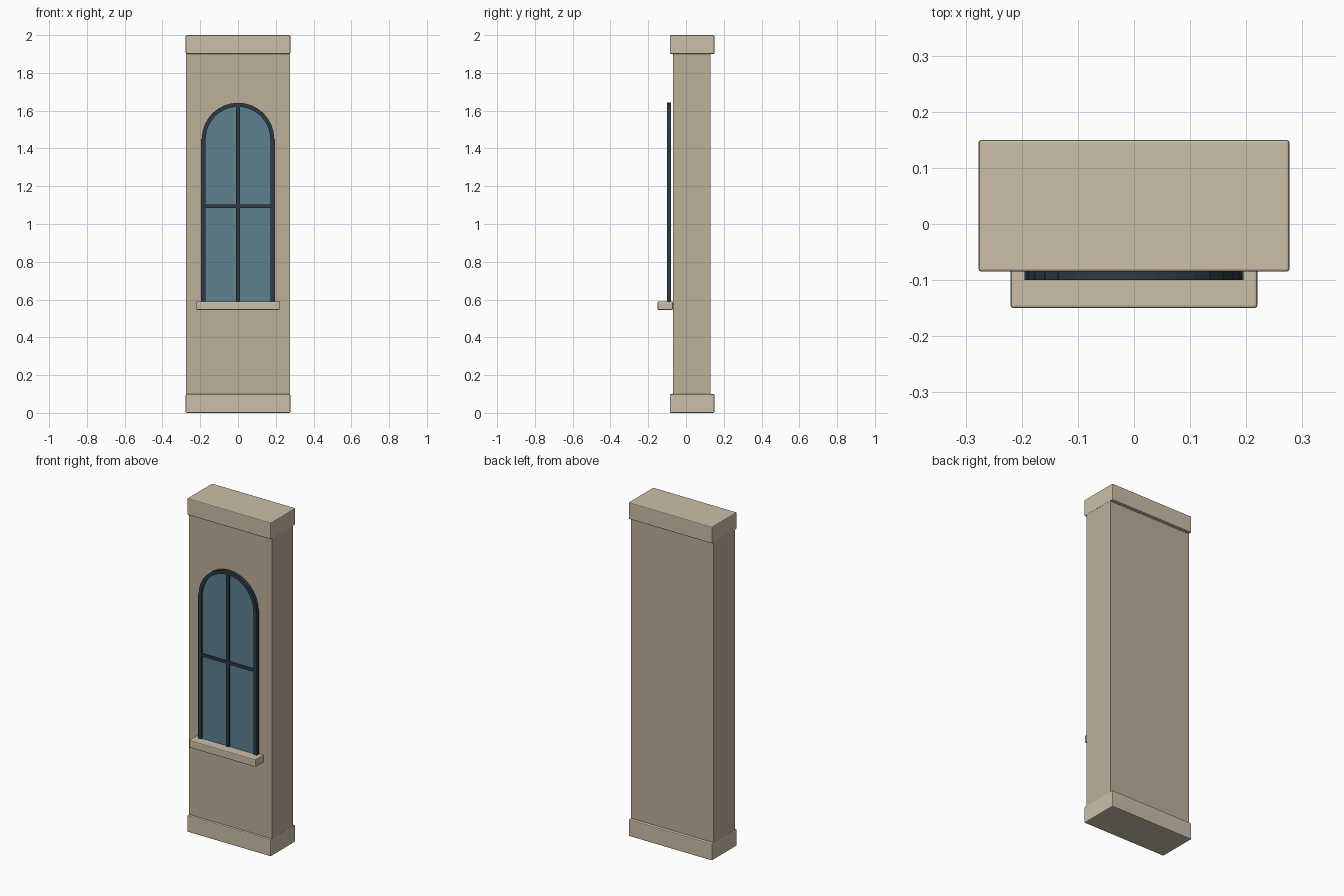
import bpy, bmesh
from math import pi, sin, cos, tan
from mathutils import Matrix, Vector

if "Cube" in bpy.data.objects:
    bpy.data.objects.remove(bpy.data.objects["Cube"])


def material(name, rgb):
    m = bpy.data.materials.new(name)
    m.diffuse_color = (*rgb, 1)
    m.use_nodes = True
    m.node_tree.nodes["Principled BSDF"].inputs["Base Color"].default_value = m.diffuse_color
    return m


WALL = material("wall_stone", (0.51, 0.43, 0.32))
TRIM = material("trim_stone", (0.60, 0.52, 0.39))
DARK = material("dark_metal", (0.025, 0.042, 0.055))
GLASS = material("blue_glass", (0.11, 0.22, 0.28))


def finish(name, bm, mat, bevel=0):
    bmesh.ops.recalc_face_normals(bm, faces=bm.faces)
    me = bpy.data.meshes.new(name)
    bm.to_mesh(me)
    bm.free()
    me.materials.append(mat)
    ob = bpy.data.objects.new(name, me)
    bpy.context.collection.objects.link(ob)
    if bevel:
        mod = ob.modifiers.new("soft_edges", 'BEVEL')
        mod.width = bevel
        mod.segments = 2
    return ob


def add_box(bm, lo, hi, turn=Matrix()):
    lo, hi = Vector(lo), Vector(hi)
    bmesh.ops.create_cube(bm, size=1, matrix=turn @ Matrix.Translation((lo + hi) / 2)
                          @ Matrix.Diagonal((*(hi - lo), 1)))


def box(name, lo, hi, mat, bevel=0):
    bm = bmesh.new()
    add_box(bm, lo, hi)
    return finish(name, bm, mat, bevel)


# Wall slab with base and top bands
box("wall", (-0.275, -0.07, 0.05), (0.275, 0.13, 1.95), WALL)
for name, z in (("base_band", 0), ("top_band", 1.9)):
    box(name, (-0.277, -0.085, z), (0.277, 0.15, z + 0.1), TRIM, 0.005)

# Window sill
box("sill", (-0.22, -0.15, 0.545), (0.22, -0.07, 0.59), TRIM, 0.005)

# Window: straight jambs and an arch of short blocks
SPRING, R_IN, R_OUT, STEPS = 1.45, 0.170, 0.191, 16
Y0, Y1 = -0.10, -0.08
for side, a, b in (("left", -0.195, -0.172), ("right", 0.172, 0.195)):
    box(side + "_jamb", (a, Y0, 0.59), (b, Y1, SPRING), DARK)

bm = bmesh.new()
half = R_OUT * tan(pi / STEPS / 2) + 0.001
for i in range(STEPS):
    ang = -pi / 2 + (i + 0.5) * pi / STEPS
    add_box(bm, (-half, Y0, R_IN), (half, Y1, R_OUT),
            Matrix.Translation((0, 0, SPRING)) @ Matrix.Rotation(ang, 4, 'Y'))
finish("arch_frame", bm, DARK)

# Glazing bars
box("mullion", (-0.01, Y0, 0.59), (0.01, Y1, SPRING + 0.18), DARK)
box("transom", (-0.175, Y0, 1.085), (0.175, Y1, 1.102), DARK)

# Arched glass pane
bm = bmesh.new()
pts = [(-0.178, 0.59), (0.178, 0.59)]
pts += [(0.178 * cos(pi * i / STEPS), SPRING + 0.178 * sin(pi * i / STEPS))
        for i in range(STEPS + 1)]
face = bm.faces.new([bm.verts.new((x, -0.092, z)) for x, z in pts])
ext = bmesh.ops.extrude_face_region(bm, geom=[face])
bmesh.ops.translate(bm, vec=(0, 0.01, 0),
                    verts=[v for v in ext["geom"] if isinstance(v, bmesh.types.BMVert)])
finish("glass", bm, GLASS)
